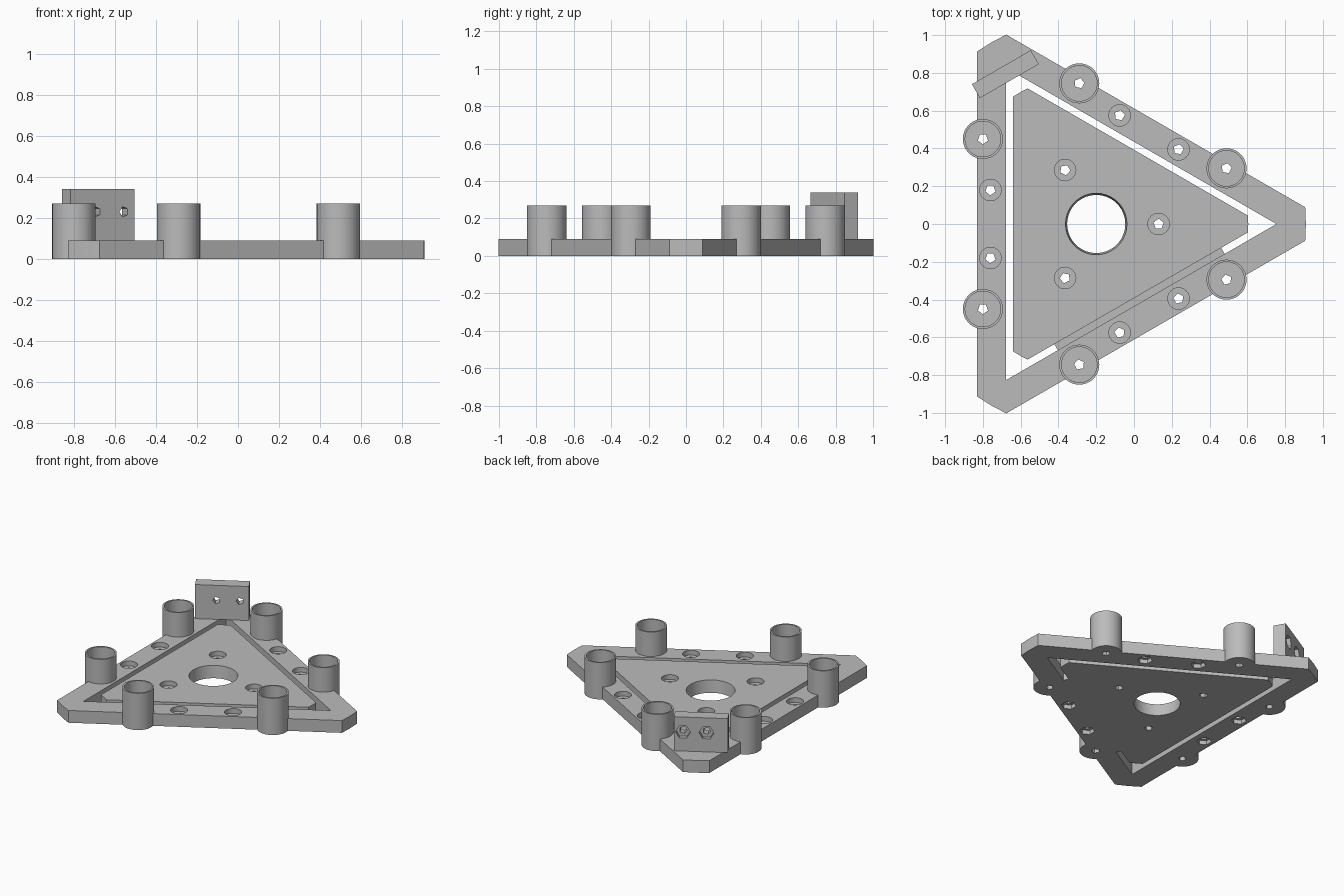
import bpy, bmesh
from math import sin, cos, pi, acos, radians, sqrt
from mathutils import Matrix, Vector

cube = bpy.data.objects.get("Cube")
if cube:
    bpy.data.objects.remove(cube, do_unlink=True)

CENTRE = Vector((-0.2, 0, 0))
THICK = 0.09
SIDES = [radians(a) for a in (60, 180, 300)]

grey = bpy.data.materials.new("plain_grey")
grey.use_nodes = True
grey.diffuse_color = (0.5, 0.5, 0.5, 1)
grey.node_tree.nodes["Principled BSDF"].inputs["Base Color"].default_value = (0.5, 0.5, 0.5, 1)


def side_matrix(angle):
    """Local x points out from the centre, local y runs along the side."""
    return Matrix.Translation(CENTRE) @ Matrix.Rotation(angle, 4, 'Z')


def make(name, bm):
    bmesh.ops.recalc_face_normals(bm, faces=bm.faces)
    mesh = bpy.data.meshes.new(name)
    bm.to_mesh(mesh)
    bm.free()
    mesh.materials.append(grey)
    ob = bpy.data.objects.new(name, mesh)
    bpy.context.collection.objects.link(ob)
    return ob


def prism(name, outline, z0, z1):
    bm = bmesh.new()
    low = bm.faces.new([bm.verts.new((x, y, z0)) for x, y in outline])
    up = bmesh.ops.extrude_face_region(bm, geom=[low])["geom"]
    bmesh.ops.translate(bm, vec=(0, 0, z1 - z0), verts=[v for v in up if isinstance(v, bmesh.types.BMVert)])
    return make(name, bm)


def box(name, matrix, x0, x1, y0, y1, z0, z1):
    ob = prism(name, [(x0, y0), (x1, y0), (x1, y1), (x0, y1)], z0, z1)
    ob.data.transform(matrix)
    return ob


def cylinders(name, matrices, radius, z0, z1, segments, top_radius=None):
    bm = bmesh.new()
    for m in matrices:
        bmesh.ops.create_cone(bm, cap_ends=True, segments=segments, radius1=radius,
                              radius2=top_radius or radius, depth=z1 - z0,
                              matrix=m @ Matrix.Translation((0, 0, (z0 + z1) / 2)))
    return make(name, bm)


def combine(ob, other, operation='DIFFERENCE'):
    mod = ob.modifiers.new("cut", 'BOOLEAN')
    mod.operation, mod.solver, mod.object = operation, 'EXACT', other
    bpy.context.view_layer.objects.active = ob
    bpy.ops.object.modifier_apply(modifier=mod.name)
    bpy.data.objects.remove(other, do_unlink=True)


def clipped_triangle(apothem, radius):
    """Triangle whose corners are trimmed by a circle."""
    half = pi / 3 - acos(apothem / radius)
    return [(CENTRE.x + radius * cos(c + d), radius * sin(c + d))
            for c in (0, 2 * pi / 3, 4 * pi / 3) for d in (-half, 0, half)]


def along_sides(out, offset):
    return [side_matrix(a) @ Matrix.Translation((out, s * offset, 0)) for a in SIDES for s in (-1, 1)]


# Triangular frame with a sharp-cornered opening
frame = prism("frame", clipped_triangle(0.63, 1.11), 0, THICK)
opening = [(CENTRE.x + 0.954 * cos(c), 0.954 * sin(c)) for c in (0, 2 * pi / 3, 4 * pi / 3)]
combine(frame, prism("opening_cutter", opening, -0.1, 0.3))

# Six cup sockets and six screw holes with nut pockets
cups = along_sides(0.6, 0.45)
screws = along_sides(0.56, 0.18)
combine(frame, cylinders("cups", cups, 0.106, 0, 0.27, 36), 'UNION')
combine(frame, cylinders("cup_bores", cups, 0.094, 0.05, 0.4, 36))
combine(frame, cylinders("counterbores", screws, 0.057, 0.055, 0.2, 24))
combine(frame, cylinders("nut_pockets", screws, 0.05, -0.1, 0.03, 6))
combine(frame, cylinders("pin_holes", cups + screws, 0.028, -0.2, 0.5, 5))

# Inner plate with a large tapered bore and three screw holes
plate = prism("inner_plate", clipped_triangle(0.44, 0.805), 0, THICK)
plate_screws = [side_matrix(c) @ Matrix.Translation((0.33, 0, 0)) for c in (0, 2 * pi / 3, 4 * pi / 3)]
combine(plate, cylinders("bore", [side_matrix(0)], 0.153, -0.01, 0.1, 36, 0.164))
combine(plate, cylinders("plate_counterbores", plate_screws, 0.057, 0.055, 0.2, 24))
combine(plate, cylinders("plate_holes", plate_screws, 0.028, -0.2, 0.3, 5))

# Low bridge joining the inner plate to the frame
bridge = box("bridge", side_matrix(radians(-60)), 0.44, 0.477, -0.51, 0.51, 0, 0.05)

# Upright bracket with two bolt holes and nut pockets on its outer face
corner = side_matrix(radians(120))
bracket = box("bracket", corner, 0.885, 0.97, -0.16, 0.2, THICK, 0.34)
bolts = [corner @ Matrix.Translation((0, y, 0.23)) @ Matrix.Rotation(pi / 2, 4, 'Y') for y in (-0.1, 0.057)]
combine(bracket, cylinders("bracket_pockets", bolts, 0.05, 0.94, 1.1, 6))
combine(bracket, cylinders("bracket_holes", bolts, 0.026, 0.7, 1.2, 5))

# Smooth round walls, keep edges sharp
for ob in (frame, plate, bridge, bracket):
    bpy.ops.object.select_all(action='DESELECT')
    ob.select_set(True)
    bpy.context.view_layer.objects.active = ob
    bpy.ops.object.shade_smooth_by_angle(angle=radians(30))
